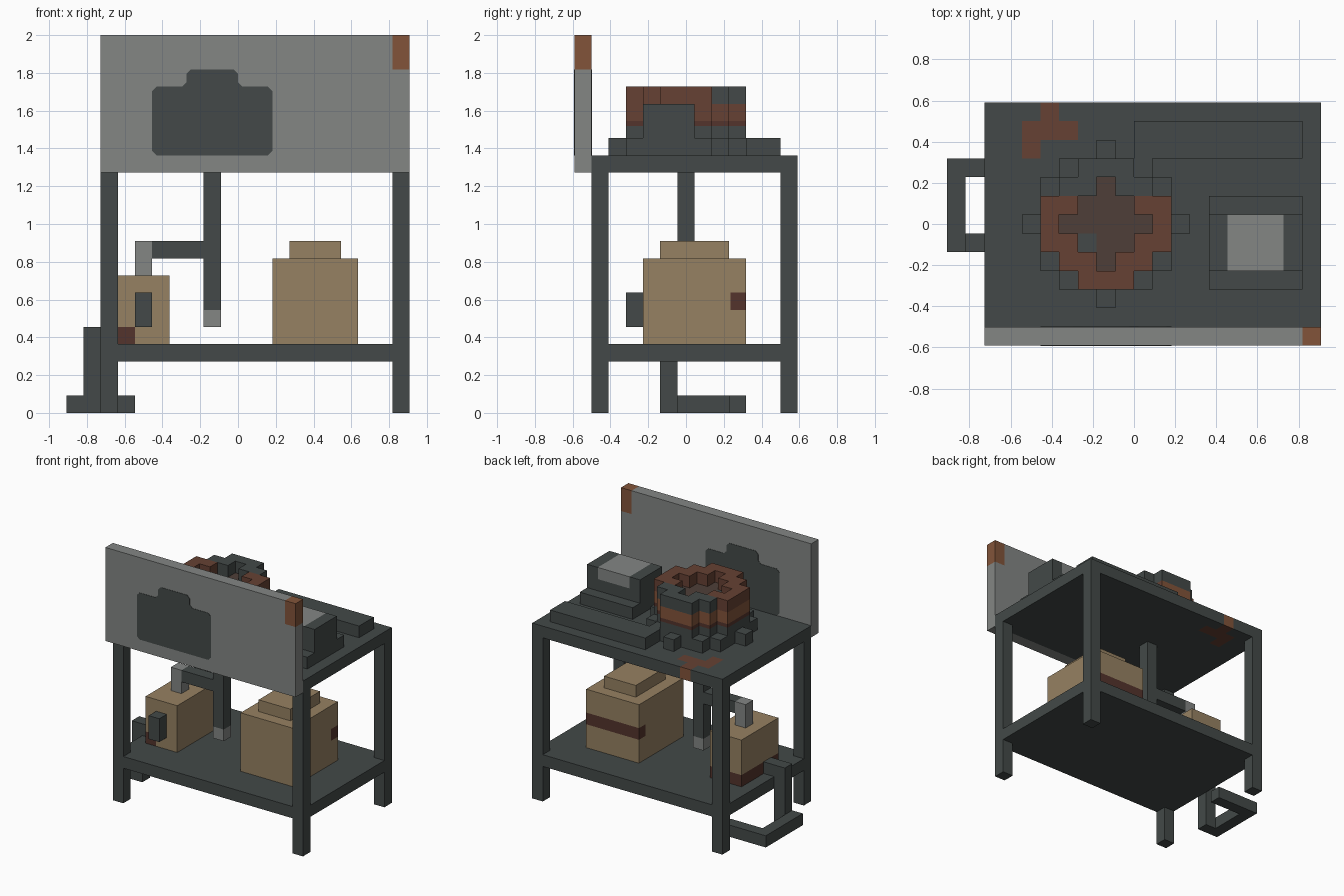
import bpy, bmesh
from mathutils import Vector

cube = bpy.data.objects.get("Cube")
if cube:
    bpy.data.objects.remove(cube)

U = 1 / 11  # one block


# Materials
def linear(v):
    v /= 255
    return v / 12.92 if v <= 0.04045 else ((v + 0.055) / 1.055) ** 2.4


MATS = {}
for label, rgb in {
    "dark_metal": (67, 73, 72), "grey_metal": (131, 134, 132), "wood": (150, 129, 98),
    "orange_rust": (130, 84, 58), "rust": (102, 65, 51), "dark_stain": (84, 52, 44),
    "recess_brown": (78, 63, 56),
}.items():
    m = bpy.data.materials.new(label)
    m.use_nodes = True
    col = [linear(c) for c in rgb] + [1]
    m.diffuse_color = col
    m.node_tree.nodes["Principled BSDF"].inputs["Base Color"].default_value = col
    MATS[label] = m
ORDER = list(MATS)


def finish(name, bm):
    mesh = bpy.data.meshes.new(name)
    bm.to_mesh(mesh)
    bm.free()
    for m in MATS.values():
        mesh.materials.append(m)
    obj = bpy.data.objects.new(name, mesh)
    bpy.context.collection.objects.link(obj)
    return obj


def blocks(name, xs, ys, zs, colour="dark_metal", inside=None):
    """Solid made of grid cells; colour is a name or a rule of (face centre, normal)."""
    edges = (xs, ys, zs)
    size = [len(e) - 1 for e in edges]

    def filled(cell):
        if any(not 0 <= cell[a] < size[a] for a in range(3)):
            return False
        mid = [(edges[a][cell[a]] + edges[a][cell[a] + 1]) / 2 for a in range(3)]
        return inside is None or inside(*mid)

    bm = bmesh.new()
    for cell in [(i, j, k) for i in range(size[0]) for j in range(size[1]) for k in range(size[2])]:
        if not filled(cell):
            continue
        lo = [edges[a][cell[a]] for a in range(3)]
        hi = [edges[a][cell[a] + 1] for a in range(3)]
        mid = (Vector(lo) + Vector(hi)) / 2
        for a in range(3):
            b, c = (a + 1) % 3, (a + 2) % 3
            for side in (-1, 1):
                near = list(cell)
                near[a] += side
                if filled(near):
                    continue
                loop = []
                for p, q in ((lo, lo), (hi, lo), (hi, hi), (lo, hi)):
                    v = Vector()
                    v[a] = (lo if side < 0 else hi)[a]
                    v[b], v[c] = p[b], q[c]
                    loop.append(bm.verts.new(v * U))
                face = bm.faces.new(loop if side > 0 else loop[::-1])
                n = Vector()
                n[a] = side
                centre = mid.copy()
                centre[a] = (lo if side < 0 else hi)[a]
                tone = colour(centre, n, mid) if callable(colour) else colour
                face.material_index = ORDER.index(tone)
    bmesh.ops.remove_doubles(bm, verts=bm.verts, dist=1e-5)
    return finish(name, bm)


# Frame: legs, lower shelf and stained tabletop
for side, x in (("right", -8), ("left", 9)):
    for end, y in (("front", -5.5), ("back", 5.5)):
        blocks(f"{end}_{side}_leg", [x, x + 1], [y, y + 1], [0, 14])
blocks("lower_shelf", [-8, 10], [-5.5, 6.5], [3, 4])


def top_colour(c, n, m):
    stained = ((m.y > 5.5 and -5 < m.x < -4) or (4.5 < m.y < 5.5 and -6 < m.x < -3)
               or (3.5 < m.y < 4.5 and -6 < m.x < -5))
    return "orange_rust" if stained and n.z <= 0 and n.y > 0 else "rust" if stained else "dark_metal"


blocks("tabletop", [-8, -6, -5, -4, -3, 10], [-5.5, 3.5, 4.5, 5.5, 6.5], [14, 15], top_colour)

# Sign panel with a rusted corner
blocks("front_panel", [-8, 9, 10], [-6.5, -5.5], [14, 20, 22],
       lambda c, n, m: "orange_rust" if m.x > 9 and m.z > 20 else "grey_metal")

# Painted silhouette showing on both sides of the panel
bm = bmesh.new()
outline = [(-5, 15), (2, 15), (2, 19), (0, 19), (0, 20), (-3, 20), (-3, 19), (-5, 19)]
bm.faces.new([bm.verts.new((x * U, -6.53 * U, z * U)) for x, z in outline])
bmesh.ops.bevel(bm, geom=bm.verts[:], offset=0.25 * U, segments=1, affect='VERTICES')
ext = bmesh.ops.extrude_face_region(bm, geom=bm.faces[:])
moved = [g for g in ext["geom"] if isinstance(g, bmesh.types.BMVert)]
bmesh.ops.translate(bm, verts=moved, vec=(0, 1.06 * U, 0))
bmesh.ops.recalc_face_normals(bm, faces=bm.faces[:])
finish("panel_silhouette", bm)

# Large crate with a stained band round the back
blocks("large_crate", [2, 7], [-2.5, 2.6, 3.5], [4, 6, 7, 9],
       lambda c, n, m: "dark_stain" if m.y > 2.6 and 6 < m.z < 7 else "wood")
blocks("large_crate_lid", [3, 6], [-1.5, 2.5], [9, 10], "wood")

# Small crate with a stained foot, front knob and top nozzle
blocks("small_crate", [-7, -6, -4], [-2.5, 1.5, 2.5], [4, 5, 8],
       lambda c, n, m: "dark_stain" if m.z < 5 and (m.x < -6 or n.y > 0) else "wood")
blocks("crate_knob", [-6, -5], [-3.5, -2.5], [5, 7])
blocks("nozzle", [-6, -5], [-0.5, 0.5], [8, 10], "grey_metal")

# Hanging pipe and its arm
blocks("hanging_pipe", [-2, -1], [-0.5, 0.5], [5, 6, 14],
       lambda c, n, m: "grey_metal" if m.z < 6 else "dark_metal")
blocks("pipe_arm", [-5, -2], [-0.5, 0.5], [9, 10])

# Foot pedal: bent bar on the floor, post and link to the crate
blocks("pedal_bar", [-10, -9, -8, -6], [-1.5, -0.5, 2.5, 3.5], [0, 1],
       inside=lambda x, y, z: x < -9 or y > 2.5 or (y < -0.5 and x < -8))
blocks("pedal_post", [-9, -8, -7], [-1.5, -0.5], [1, 4, 5],
       inside=lambda x, y, z: x < -8 or z > 4)

# Back rail and small machine with a pale cover
blocks("back_rail", [0, 9], [3.5, 5.5], [15, 16])
blocks("machine_base", [4, 9], [-3.5, 1.5], [15, 16])
blocks("machine_body", [4, 5, 8, 9], [-2.5, 0.5], [16, 17, 18],
       lambda c, n, m: "grey_metal" if 5 < m.x < 8 and m.z > 17 and (n.z > 0 or n.y > 0)
       else "dark_metal")

# Round drum: bolted flange below, rusted body with a recessed top
XS = [i - 6 for i in range(10)]
YS = [j - 4.5 for j in range(10)]


def reach(x, y):
    return abs(x + 1.5), abs(y)


def in_flange(x, y, z):
    dx, dy = reach(x, y)
    return (dx + dy < 5.5 and max(dx, dy) < 3.5) or dx + dy < 4.5 and min(dx, dy) < 0.5


def in_drum(x, y, z):
    dx, dy = reach(x, y)
    hollow = z > 18 and dx + dy < 2.5
    return dx + dy < 4.5 and max(dx, dy) < 3.5 and not hollow


def drum_colour(c, n, m):
    if m.z < 16.7:
        return "dark_metal"
    if m.z < 17:
        return "dark_stain"
    if m.z < 18:
        if n.z > 0:
            bare = -3 < m.x < -2 and -1.5 < m.y < -0.5
            return "dark_metal" if bare else "recess_brown"
        return "orange_rust" if n.x < 0 or n.y > 0 else "rust"
    return "dark_metal" if m.y > 1.5 else "rust"


blocks("drum_flange", XS, YS, [15, 16], inside=in_flange)
blocks("drum", XS, YS, [16, 16.7, 17, 18, 19], drum_colour, in_drum)
